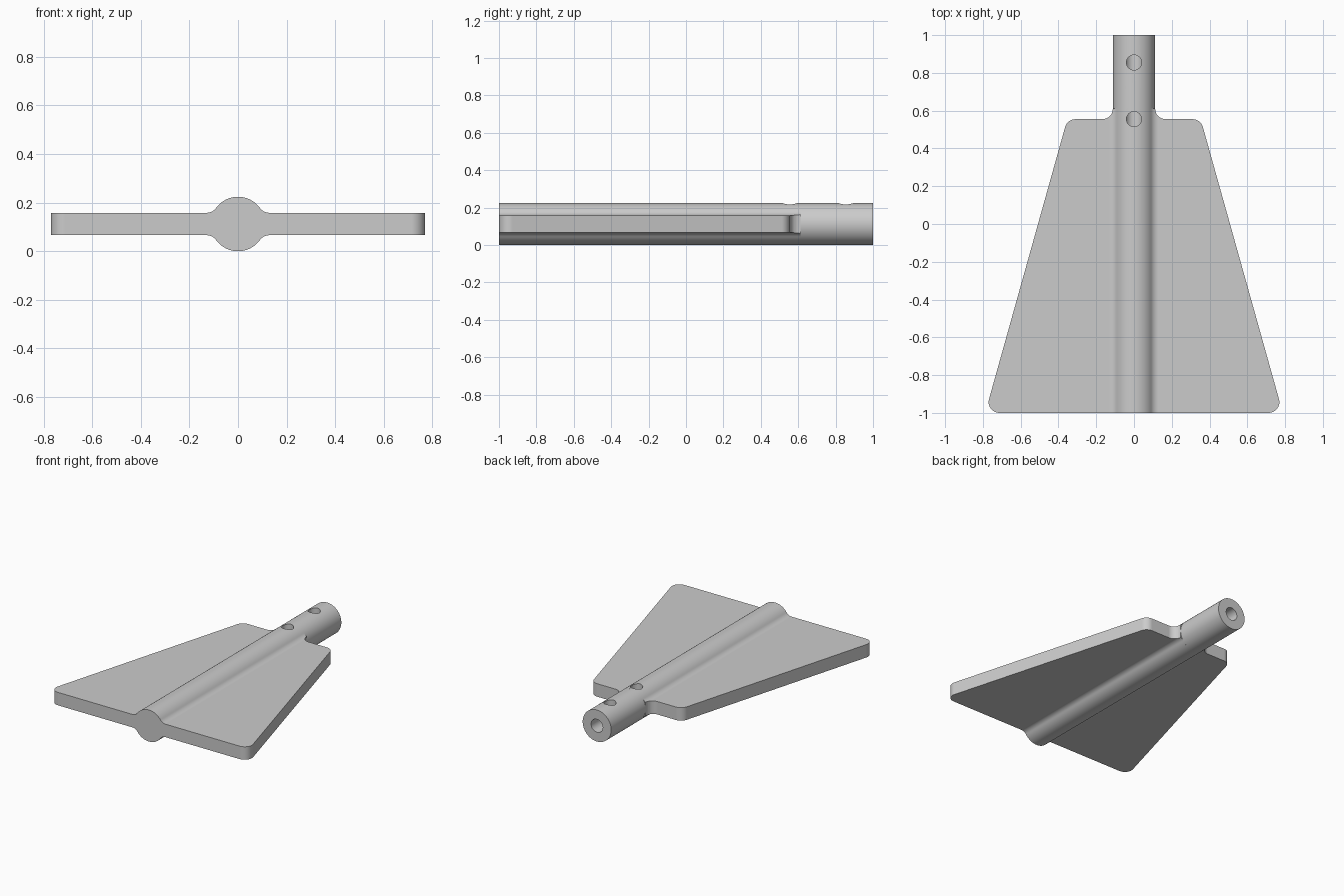
import bpy, bmesh
from math import sin, cos, pi, atan2, sqrt
from mathutils import Vector

cube = bpy.data.objects.get("Cube")
if cube:
    bpy.data.objects.remove(cube, do_unlink=True)

ROD_R, PLATE_HALF, BLEND_R = 0.112, 0.046, 0.05
NECK_Y = 0.612
BORE_R, HOLE_R = 0.046, 0.04

grey = bpy.data.materials.new("plain grey")
grey.use_nodes = True
grey.diffuse_color = (0.6, 0.6, 0.6, 1)
grey.node_tree.nodes["Principled BSDF"].inputs["Base Color"].default_value = (0.6, 0.6, 0.6, 1)


def arc(cx, cy, r, a0, a1, n):
    return [(cx + r * cos(a0 + (a1 - a0) * i / n), cy + r * sin(a0 + (a1 - a0) * i / n))
            for i in range(n + 1)]


def prism(name, points, axis, lo, hi):
    """Extrude a closed 2D profile along y or z."""
    place = (lambda u, v, w: (u, w, v + ROD_R)) if axis == "y" else (lambda u, v, w: (u, v, w))
    bm = bmesh.new()
    face = bm.faces.new([bm.verts.new(place(u, v, lo)) for u, v in points])
    new = bmesh.ops.extrude_face_region(bm, geom=[face])["geom"]
    shift = Vector(place(0, 0, hi)) - Vector(place(0, 0, lo))
    bmesh.ops.translate(bm, verts=[g for g in new if isinstance(g, bmesh.types.BMVert)], vec=shift)
    bmesh.ops.recalc_face_normals(bm, faces=bm.faces)
    mesh = bpy.data.meshes.new(name)
    bm.to_mesh(mesh)
    bm.free()
    mesh.materials.append(grey)
    obj = bpy.data.objects.new(name, mesh)
    bpy.context.collection.objects.link(obj)
    return obj


def activate(obj):
    bpy.ops.object.select_all(action="DESELECT")
    obj.select_set(True)
    bpy.context.view_layer.objects.active = obj


def combine(obj, cutter, operation):
    mod = obj.modifiers.new("cut", "BOOLEAN")
    mod.operation, mod.solver, mod.object = operation, "EXACT", cutter
    activate(obj)
    bpy.ops.object.modifier_apply(modifier=mod.name)


def rounded(corners, n=8):
    """Round each (x, y, radius) corner of an open path; the ends stay as they are."""
    out = []
    for i, (x, y, r) in enumerate(corners):
        if r == 0:
            out.append((x, y))
            continue
        p = Vector((x, y))
        a = (Vector(corners[i - 1][:2]) - p).normalized()
        b = (Vector(corners[i + 1][:2]) - p).normalized()
        half = a.angle(b) / 2
        centre = p + (a + b).normalized() * (r / sin(half))
        s, e = p + a * (r * cos(half) / sin(half)) - centre, p + b * (r * cos(half) / sin(half)) - centre
        a0 = atan2(s.y, s.x)
        turn = (atan2(e.y, e.x) - a0 + pi) % (2 * pi) - pi
        out += arc(centre.x, centre.y, r, a0, a0 + turn, n)
    return out


# Vane cross-section: flat plate blended into the round spine
cx = sqrt((ROD_R + BLEND_R) ** 2 - (PLATE_HALF + BLEND_R) ** 2)
tilt = atan2(PLATE_HALF + BLEND_R, cx)
quarter = [(1, PLATE_HALF)]
quarter += arc(cx, PLATE_HALF + BLEND_R, BLEND_R, 1.5 * pi, pi + tilt, 10)
quarter += arc(0, 0, ROD_R, tilt, pi / 2, 14)[1:]
top = quarter + [(-x, z) for x, z in reversed(quarter[:-1])]
section = top + [(x, -z) for x, z in reversed(top)]
vane = prism("vane", section, "y", -1.2, 0.8)

# Vane plan outline: rounded trapezoid with a filleted neck
side = rounded([(0, -1, 0), (0.788, -1, 0.057), (0.353, 0.555, 0.057),
                (ROD_R, 0.555, 0.055), (ROD_R, NECK_Y, 0)])
outline = side + [(-x, y) for x, y in reversed(side[1:])]
trim = prism("outline_cutter", outline, "z", -0.2, 0.5)
combine(vane, trim, "INTERSECT")

# Round shaft carrying on behind the vane
shaft = prism("shaft", arc(0, 0, ROD_R, 0, 2 * pi, 72)[:-1], "y", NECK_Y, 1)

# Blind bore from the back end, and two screw holes down into it
bore = prism("bore_cutter", arc(0, 0, BORE_R, 0, 2 * pi, 40)[:-1], "y", 0.45, 1.2)
holes = [prism("hole_cutter", arc(0, y, HOLE_R, 0, 2 * pi, 32)[:-1], "z", ROD_R, 0.4)
         for y in (0.555, 0.855)]
for part, hole in ((vane, holes[0]), (shaft, holes[1])):
    combine(part, bore, "DIFFERENCE")
    combine(part, hole, "DIFFERENCE")
for cutter in [trim, bore] + holes:
    bpy.data.objects.remove(cutter, do_unlink=True)

# Smooth curves, crisp edges
for part in (vane, shaft):
    activate(part)
    bpy.ops.object.shade_smooth_by_angle(angle=pi / 6)
    part.modifiers.new("even shading", "WEIGHTED_NORMAL").keep_sharp = True
